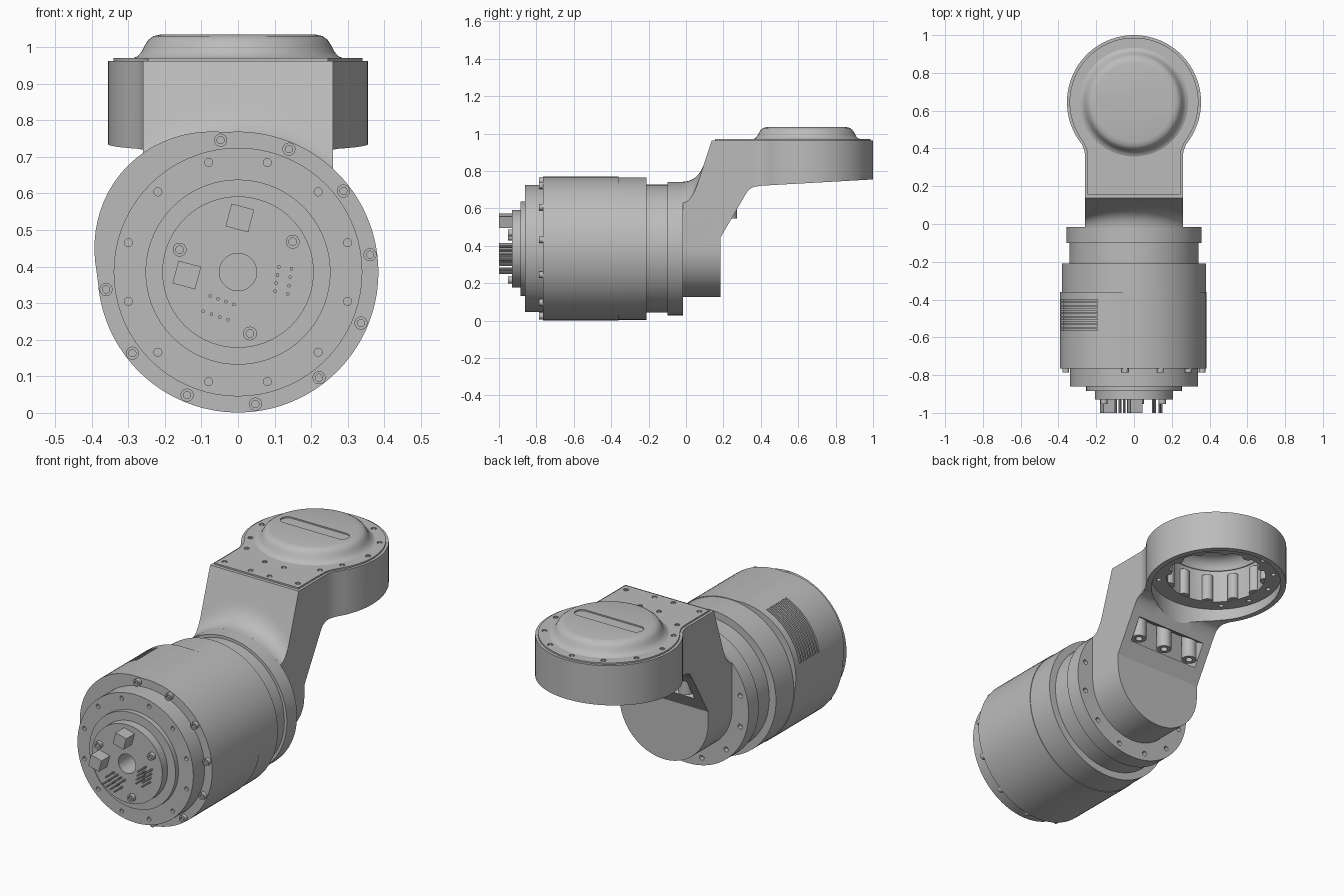
import bpy, bmesh
from math import sin, cos, pi, radians, sqrt
from mathutils import Matrix, Vector

cube = bpy.data.objects.get("Cube")
if cube:
    bpy.data.objects.remove(cube)

grey = bpy.data.materials.new("satin grey metal")
grey.use_nodes = True
grey.diffuse_color = (0.5, 0.5, 0.5, 1)
grey.node_tree.nodes["Principled BSDF"].inputs["Base Color"].default_value = (0.5, 0.5, 0.5, 1)

AXIS_Z = 0.385     # height of the motor axis
HEAD_Y = 0.645     # centre of the round head
TOP = 0.962        # top of the arm casting, below the cover plate


def finish(name, bm):
    bmesh.ops.remove_doubles(bm, verts=bm.verts, dist=1e-5)
    bmesh.ops.recalc_face_normals(bm, faces=bm.faces)
    mesh = bpy.data.meshes.new(name)
    bm.to_mesh(mesh)
    bm.free()
    mesh.materials.append(grey)
    ob = bpy.data.objects.new(name, mesh)
    bpy.context.collection.objects.link(ob)
    return ob


def select(ob):
    bpy.ops.object.select_all(action='DESELECT')
    ob.select_set(True)
    bpy.context.view_layer.objects.active = ob


def place(u, v, h, axis):
    return (u, h, v) if axis == 'y' else (u, v, h)


def loft(bm, rings, closed=False):
    n = len(rings[0])
    pairs = list(zip(rings, rings[1:])) + ([(rings[-1], rings[0])] if closed else [])
    for a, b in pairs:
        for i in range(n):
            j = (i + 1) % n
            bm.faces.new((a[i], a[j], b[j], b[i]))
    if not closed:
        bm.faces.new(rings[0])
        bm.faces.new(rings[-1])


def turned(name, profile, axis, spots=((0, 0),), seg=72):
    """Revolve a closed (radius, height) profile around an axis at each spot."""
    bm = bmesh.new()
    for cu, cv in spots:
        rings = []
        for k in range(seg):
            a = 2 * pi * k / seg
            rings.append([bm.verts.new(place(cu + r * cos(a), cv + r * sin(a), h, axis))
                          for r, h in profile])
        n = len(profile)
        for k in range(seg):
            p, q = rings[k], rings[(k + 1) % seg]
            for i in range(n):
                j = (i + 1) % n
                if profile[i][0] == 0 and profile[j][0] == 0:
                    continue
                bm.faces.new((p[i], p[j], q[j], q[i]))
    return finish(name, bm)


def rods(name, spots, r, a, b, axis, seg=16):
    return turned(name, [(0, a), (r, a), (r, b), (0, b)], axis, spots, seg)


def prism(name, outline, a, b, axis):
    bm = bmesh.new()
    loft(bm, [[bm.verts.new(place(u, v, h, axis)) for u, v in outline] for h in (a, b)])
    return finish(name, bm)


def cut(cutter, *targets):
    for ob in targets:
        mod = ob.modifiers.new("cut", 'BOOLEAN')
        mod.operation, mod.object, mod.solver = 'DIFFERENCE', cutter, 'EXACT'
        select(ob)
        bpy.ops.object.modifier_apply(modifier=mod.name)
    bpy.data.objects.remove(cutter)


def ring(r, angles, centre):
    return [(r * cos(radians(a)), centre + r * sin(radians(a))) for a in angles]


# motor housing: round shell with a bulge on the upper right side
def bulge(deg):
    t = (deg - 95) / 87
    return 0.384 + (0.035 * sin(pi * t) if 0 < t < 1 else 0)


shell = [(bulge(d) * cos(radians(d)), AXIS_Z + bulge(d) * sin(radians(d))) for d in range(0, 360, 4)]
housing = prism("motor_housing", shell, -0.765, -0.36, 'y')
for k in range(9):
    arc = range(118, 163, 4)
    y = -0.56 + k * 0.0195
    slot = [p for d in arc for p in ring(bulge(d) - 0.015, [d], AXIS_Z)]
    slot += [p for d in reversed(arc) for p in ring(0.46, [d], AXIS_Z)]
    cut(prism("vent_cutter", slot, y - 0.005, y + 0.005, 'y'), housing)

# rear housing, neck groove and mounting flange
turned("rear_housing", [(0, -0.40), (0.381, -0.40), (0.381, -0.21), (0, -0.21)], 'y', [(0, AXIS_Z)])
turned("housing_collar", [(0, -0.25), (0.342, -0.25), (0.342, -0.08), (0, -0.08)], 'y', [(0, AXIS_Z)])
flange = turned("mounting_flange", [(0, -0.10), (0.357, -0.10), (0.357, -0.015), (0, -0.015)],
                'y', [(0, AXIS_Z)])
cut(rods("flange_hole_cutter", ring(0.318, range(15, 360, 30), AXIS_Z), 0.013, -0.04, 0.02, 'y'), flange)

# stepped end bell with a central bore
end_bell = turned("end_bell", [(0, -0.775), (0.051, -0.775), (0.051, -0.93), (0.207, -0.93),
                               (0.207, -0.885), (0.253, -0.885), (0.253, -0.86), (0.34, -0.86),
                               (0.34, -0.72), (0, -0.72)], 'y', [(0, AXIS_Z)])
cut(rods("bell_hole_cutter", ring(0.31, range(15, 360, 30), AXIS_Z), 0.011, -0.9, -0.845, 'y'), end_bell)


# socket screws on the front
def socket_screws(name, spots, r, front, back):
    turned(name, [(0, front + 0.01), (r * 0.55, front + 0.01), (r * 0.55, front), (r, front),
                  (r, back), (0, back)], 'y', spots, 16)


rim = [7.5 + 30 * k for k in range(12) if k not in (4, 5)]
socket_screws("rim_screws", ring(0.364, rim, AXIS_Z), 0.018, -0.787, -0.75)
socket_screws("face_screws", ring(0.171, (29, 159, 281), AXIS_Z), 0.019, -0.952, -0.92)

# connector blocks and pins
for name, x, z in (("upper_connector", 0.005, 0.533), ("side_connector", -0.14, 0.377)):
    bm = bmesh.new()
    bmesh.ops.create_cube(bm, size=1, matrix=Matrix.Translation((x, -0.96, z))
                          @ Matrix.Rotation(radians(15), 4, 'Y') @ Matrix.Diagonal((0.064, 0.08, 0.064, 1)))
    finish(name, bm)
pins = []
for k in range(4):
    pins += [(0.101 + 0.0035 * k, 0.333 + 0.022 * k), (0.136 + 0.0035 * k, 0.325 + 0.023 * k),
             (-0.076 + 0.0215 * k, 0.32 - 0.0078 * k), (-0.095 + 0.0225 * k, 0.278 - 0.0078 * k)]
rods("connector_pins", pins, 0.005, -1.0, -0.92, 'y', 8)

# arm: side profile lofted across the width, blending out of the flange
HALF = 0.26


def front_plane(z):
    return 0.14 - (0.97 - z) * 0.33


bm = bmesh.new()
sections = []
for k in range(25):
    x = -HALF * cos(pi * k / 24)
    low = AXIS_Z - sqrt(max(HALF ** 2 - x * x, 0))
    z0 = AXIS_Z + sqrt(0.357 ** 2 - x * x)
    a = Vector((-0.02, z0))
    c = Vector((front_plane(z0), z0))
    e = Vector((front_plane(z0 + 0.1), z0 + 0.1))
    curve = [a * (1 - t) ** 2 + c * 2 * t * (1 - t) + e * t * t for t in (i / 8 for i in range(9))]
    side = [(-0.02, low)] + [tuple(p) for p in curve]
    side += [(front_plane(TOP), TOP), (0.40, TOP), (0.40, 0.721), (0.36, 0.714), (0.335, 0.70),
             (0.31, 0.66), (0.185, 0.445), (0.185, low)]
    sections.append([bm.verts.new((x, y, z)) for y, z in side])
loft(bm, sections)
arm = finish("arm", bm)

# pocket on the sloping underside of the arm, with screw columns
bm = bmesh.new()
bmesh.ops.create_cube(bm, size=1, matrix=Matrix.Translation((0, 0.262, 0.575))
                      @ Matrix.Rotation(radians(-30), 4, 'X') @ Matrix.Diagonal((0.42, 0.17, 0.13, 1)))
cut(finish("pocket_cutter", bm), arm)
turned("screw_columns", [(0, 0.60), (0.018, 0.60), (0.018, 0.545), (0.038, 0.545), (0.038, 0.75), (0, 0.75)],
       'z', [(x, 0.235) for x in (-0.165, 0, 0.165)], 20)


# round head
def head_outline(inset, neck):
    half = [(0.26 - inset, y) for y in neck] + [(0.262 - inset, 0.385), (0.275 - inset, 0.42)]
    half += ring(0.355 - inset, range(-32, 90, 4), HEAD_Y)
    return half + [(0, HEAD_Y + 0.355 - inset)] + [(-x, y) for x, y in reversed(half)]


head = prism("head_ring", head_outline(0, [0.37]), 0.72, TOP, 'z')
for v in head.data.vertices:
    if v.co.z < 0.8:
        v.co.z = 0.72 + max(v.co.y - 0.38, 0) * 0.056
plate = prism("cover_plate", head_outline(0.014, [0.155, 0.3]), TOP - 0.002, 0.97, 'z')
cut(rods("recess_cutter", [(0, HEAD_Y)], 0.327, 0.4, 0.785, 'z', 72), arm, head)
cut(rods("cavity_cutter", [(0, HEAD_Y)], 0.25, 0.7, 1.1, 'z', 72), arm, head, plate)
cut(rods("ring_hole_cutter", ring(0.29, range(15, 360, 30), HEAD_Y), 0.012, 0.7, 0.81, 'z'), head)
rods("cavity_bosses", ring(0.255, range(0, 360, 30), HEAD_Y), 0.03, 0.787, 0.93, 'z')

# cover screws sit in shallow holes
half_spots = ring(0.312, (0, 30, 60, -30), HEAD_Y) + [(0.215, 0.38), (0.215, 0.195), (0.056, 0.305), (0.056, 0.185)]
spots = [(0, HEAD_Y + 0.312)] + half_spots + [(-x, y) for x, y in half_spots]
cut(rods("cover_hole_cutter", spots, 0.013, 0.964, 1.0, 'z'), plate)
rods("cover_screws", spots, 0.008, 0.955, 0.968, 'z', 6)

# domed cap with a shallow slot
dome = turned("domed_cap", [(0.29, 0.969), (0.275, 0.975), (0.263, 0.988), (0.254, 1.006), (0.245, 1.02),
                            (0.232, 1.03), (0.21, 1.035), (0, 1.035), (0, 1.015), (0.19, 1.015),
                            (0.22, 1.002), (0.238, 0.98), (0.245, 0.962), (0.29, 0.962)], 'z', [(0, HEAD_Y)])
slot = [(0.16 + 0.036 * cos(radians(a)), HEAD_Y + 0.036 * sin(radians(a))) for a in range(-90, 91, 15)]
slot += [(-x, 2 * HEAD_Y - y) for x, y in slot]
cut(prism("slot_cutter", slot, 1.028, 1.1, 'z'), dome)

for ob in list(bpy.context.collection.objects):
    if ob.type == 'MESH':
        select(ob)
        bpy.ops.object.shade_smooth_by_angle(angle=radians(30))
